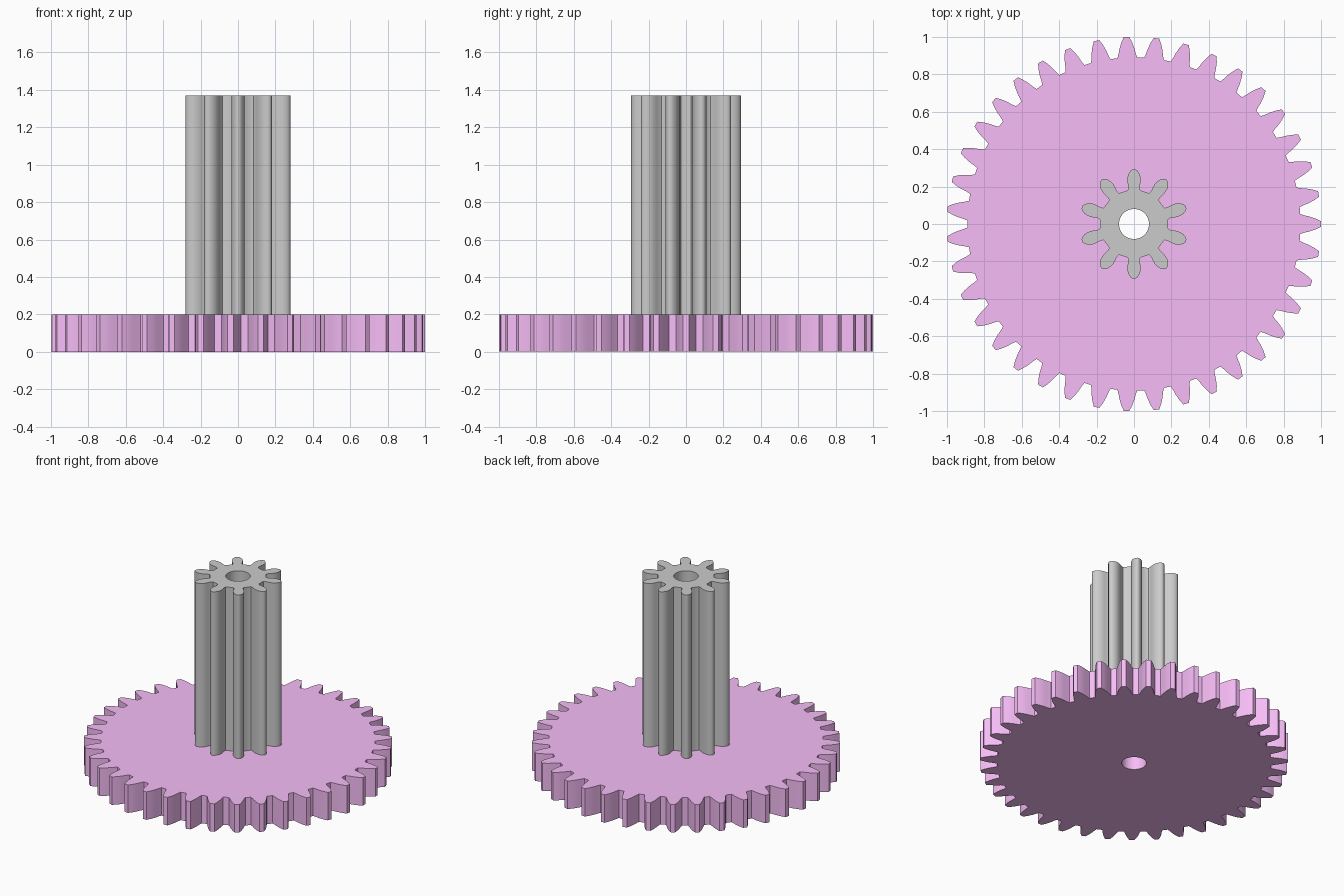
import bpy, bmesh
from math import sin, cos, pi, radians

if "Cube" in bpy.data.objects:
    bpy.data.objects.remove(bpy.data.objects["Cube"])


def gear(name, teeth, phase, flank, bore, z0, z1, color=None):
    """flank: (radius, half width) pairs from root to tip of one tooth."""
    outline = []
    for i in range(teeth):
        a = phase + 2 * pi * i / teeth
        side = [(r, -w) for r, w in flank] + [(r, w) for r, w in reversed(flank) if w > 0]
        outline += [(x * cos(a) - y * sin(a), x * sin(a) + y * cos(a)) for x, y in side]
    hole = [(bore * cos(2 * pi * i / 48), bore * sin(2 * pi * i / 48)) for i in range(48)]

    # Filled 2D curve with a hole, extruded to thickness
    curve = bpy.data.curves.new(name + "_profile", 'CURVE')
    curve.dimensions = '2D'
    curve.fill_mode = 'BOTH'
    curve.extrude = (z1 - z0) / 2
    for pts in (outline, hole):
        s = curve.splines.new('POLY')
        s.points.add(len(pts) - 1)
        for p, (x, y) in zip(s.points, pts):
            p.co = (x, y, 0, 1)
        s.use_cyclic_u = True
    temp = bpy.data.objects.new(name + "_temp", curve)
    bpy.context.collection.objects.link(temp)
    deps = bpy.context.evaluated_depsgraph_get()
    mesh = bpy.data.meshes.new_from_object(temp.evaluated_get(deps))
    bpy.data.objects.remove(temp)

    # Weld the caps to the walls
    bm = bmesh.new()
    bm.from_mesh(mesh)
    bmesh.ops.remove_doubles(bm, verts=bm.verts, dist=1e-5)
    bmesh.ops.translate(bm, verts=bm.verts, vec=(0, 0, (z0 + z1) / 2))
    bmesh.ops.recalc_face_normals(bm, faces=bm.faces)
    bm.to_mesh(mesh)
    bm.free()
    mesh.name = name
    obj = bpy.data.objects.new(name, mesh)
    bpy.context.collection.objects.link(obj)
    mesh.materials.clear()
    if color:
        mat = bpy.data.materials.new(name + "_color")
        mat.diffuse_color = color
        mat.use_nodes = True
        mat.node_tree.nodes["Principled BSDF"].inputs["Base Color"].default_value = mat.diffuse_color
        mesh.materials.append(mat)
    bpy.ops.object.select_all(action='DESELECT')
    obj.select_set(True)
    bpy.context.view_layer.objects.active = obj
    bpy.ops.object.shade_smooth_by_angle(angle=radians(30))
    return obj


# Large flat gear wheel
gear("gear_wheel", 39, 0,
     [(0.888, 0.053), (0.91, 0.046), (0.937, 0.040), (0.97, 0.029), (0.999, 0.015)],
     0.08, 0, 0.2, (0.93, 0.51, 0.93, 1))

# Long pinion with rounded teeth
gear("pinion", 10, pi / 2,
     [(0.178, 0.038), (0.183, 0.031), (0.20, 0.030), (0.22, 0.034), (0.24, 0.0355),
      (0.257, 0.033), (0.272, 0.027), (0.284, 0.018), (0.291, 0.009), (0.293, 0)],
     0.08, 0.2, 1.37)
